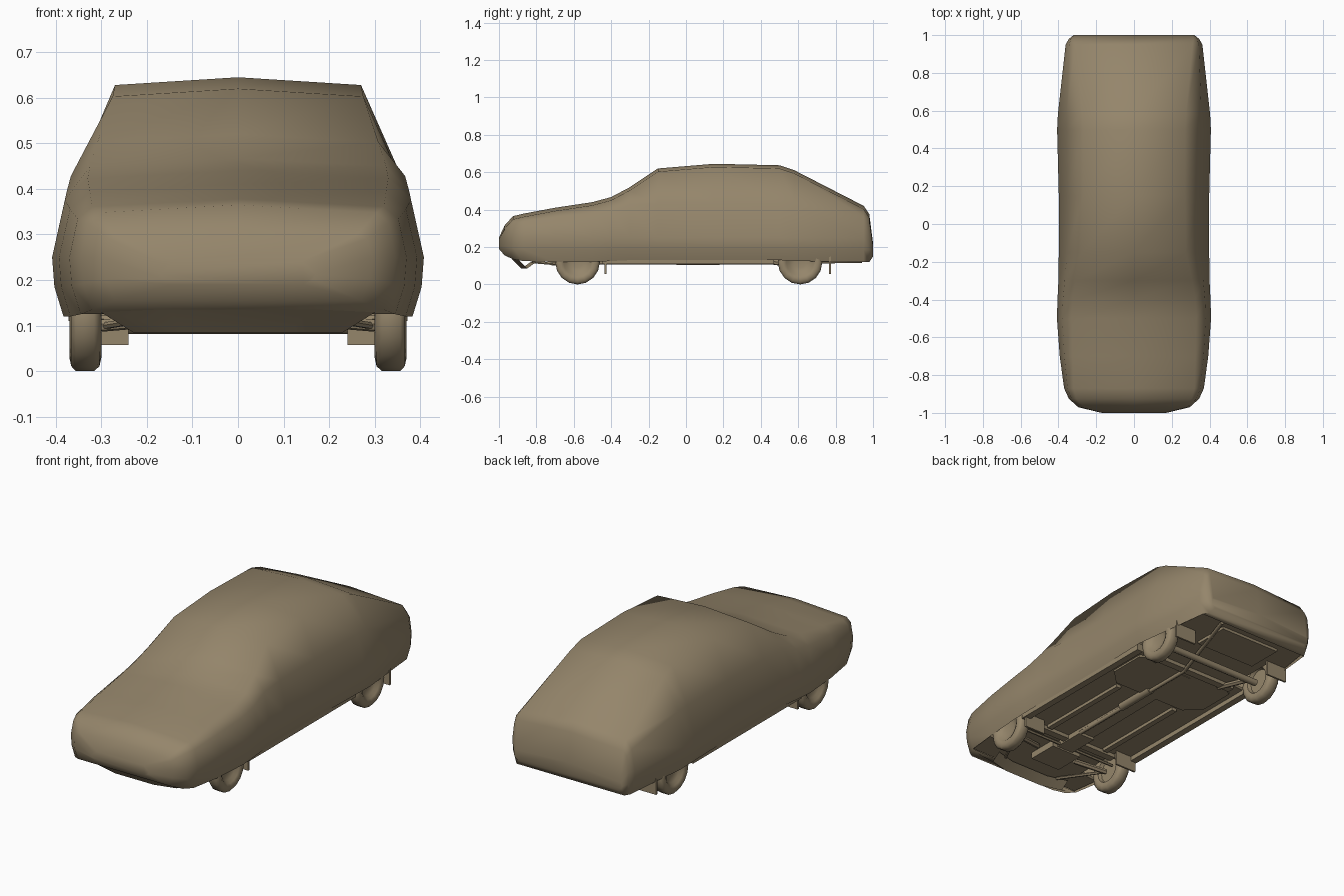
import bpy, bmesh, math
from mathutils import Vector

if "Cube" in bpy.data.objects:
    bpy.data.objects.remove(bpy.data.objects["Cube"])

tan = bpy.data.materials.new("tan cloth")
tan.diffuse_color = (0.30, 0.237, 0.147, 1)
tan.use_nodes = True
tan.node_tree.nodes["Principled BSDF"].inputs["Base Color"].default_value = tan.diffuse_color


def finish(name, bm, angle=None):
    bmesh.ops.recalc_face_normals(bm, faces=bm.faces)
    me = bpy.data.meshes.new(name)
    bm.to_mesh(me)
    bm.free()
    me.materials.append(tan)
    ob = bpy.data.objects.new(name, me)
    bpy.context.collection.objects.link(ob)
    if angle:
        bpy.ops.object.select_all(action='DESELECT')
        bpy.context.view_layer.objects.active = ob
        ob.select_set(True)
        bpy.ops.object.shade_smooth_by_angle(angle=math.radians(angle))
    return ob


def box(name, x, y, z):
    bm = bmesh.new()
    bmesh.ops.create_cube(bm, size=1)
    for v in bm.verts:
        v.co = [r[0] + (c + 0.5) * (r[1] - r[0]) for c, r in zip(v.co, (x, y, z))]
    return finish(name, bm)


def pair(name, x, y, z):
    box("right_" + name, x, y, z)
    box("left_" + name, (-x[1], -x[0]), y, z)


def slab(name, half, z0, z1):
    """Extruded plan outline, mirrored in x; half runs from front to back."""
    pts = half + [(-x, y) for x, y in reversed(half)]
    bm = bmesh.new()
    f = bm.faces.new([bm.verts.new((x, y, z0)) for x, y in pts])
    new = bmesh.ops.extrude_face_region(bm, geom=[f])["geom"]
    for v in new:
        if isinstance(v, bmesh.types.BMVert):
            v.co.z = z1
    return finish(name, bm)


def rod(name, a, b, r, sides=8):
    a, b = Vector(a), Vector(b)
    bm = bmesh.new()
    bmesh.ops.create_cone(bm, cap_ends=True, segments=sides, radius1=r, radius2=r,
                          depth=(b - a).length)
    bmesh.ops.rotate(bm, verts=bm.verts,
                     matrix=Vector((0, 0, 1)).rotation_difference(b - a).to_matrix())
    bmesh.ops.translate(bm, verts=bm.verts, vec=(a + b) / 2)
    return finish(name, bm, 50)


def section(y, top, roof_w, max_w, hem_z):
    """Cloth cross-section: ridge, roof edge, belt, widest line, tuck and hem."""
    edge_z = top - .017 * min(1, roof_w / .27)
    belt_z = min(.43, .25 + (top - .25) * .66, edge_z - .008)
    max_z = min(.25, belt_z - .02)
    hem_w = max_w - .025
    half = [(roof_w, edge_z), (roof_w + (max_w - roof_w) * .64, belt_z), (max_w, max_z),
            (max_w * .8 + hem_w * .2, max_z * .5 + hem_z * .5), (hem_w, hem_z)]
    ring = [(-x, z) for x, z in reversed(half)] + [(0, top)] + half
    return [(x, y, z) for x, z in ring]


# Cloth cover stations: y, ridge height, roof half width, widest half width, hem height
stations = [
    (-1.00, .25, .14, .17, .19), (-.97, .315, .26, .295, .155), (-.925, .365, .305, .345, .135),
    (-.87, .378, .32, .37, .125), (-.70, .41, .325, .393, .12), (-.50, .44, .33, .408, .12),
    (-.40, .467, .325, .405, .125), (-.30, .52, .308, .40, .13), (-.15, .62, .275, .398, .13),
    (.15, .645, .27, .398, .13), (.50, .637, .27, .407, .13), (.58, .61, .275, .403, .125),
    (.95, .42, .31, .362, .12), (.98, .375, .315, .345, .12), (1.0, .22, .31, .32, .15)]
bm = bmesh.new()
rings = [[bm.verts.new(p) for p in section(*s)] for s in stations]
for i, (a, b) in enumerate(zip(rings, rings[1:])):
    for j in range(len(a) - 1):
        bm.faces.new((a[j], a[j + 1], b[j + 1], b[j]))
    if i < 3 or i > 11:  # tucked under at nose and tail
        bm.faces.new((a[-1], a[0], b[0], b[-1]))
bm.faces.new(rings[0])
bm.faces.new(rings[-1])
finish("car_cover", bm, 72)

# Lower front valance, bowed forward in the middle
bm = bmesh.new()
rows = [[bm.verts.new((w * t, y - .03 * (abs(t) < 1), z)) for t in (-1, -.5, .5, 1)]
        for w, y, z in ((.31, -.90, .135), (.23, -.85, .085), (.23, -.80, .12))]
for a, b in zip(rows, rows[1:]):
    for j in range(3):
        bm.faces.new((a[j], a[j + 1], b[j + 1], b[j]))
finish("front_valance", bm, 35)

# Floor pan with wheel notches, and pressings on it
slab("floor_pan", [(.34, -.88), (.36, -.73), (.25, -.72), (.25, -.45), (.37, -.44),
                   (.37, .46), (.26, .47), (.26, .75), (.36, .76), (.33, .95)], .135, .15)
slab("floor_tunnel", [(.05, -.45), (.04, .40)], .122, .14)
slab("seat_pressing", [(.22, .12), (.30, .20), (.30, .40), (.25, .43)], .125, .14)
pair("sill", (.335, .372), (-.45, .47), (.110, .15))
pair("floor_rail", (.17, .20), (-.45, .10), (.118, .14))
box("front_crossmember", (-.26, .26), (-.50, -.46), (.115, .14))
box("rear_crossmember", (-.27, .27), (.43, .47), (.115, .14))
box("fuel_tank", (-.2, .16), (.70, .90), (.12, .14))
for y, n in ((-.43, "front"), (.77, "rear")):
    pair(n + "_mudflap", (.24, .365), (y - .005, y + .005), (.057, .15))

# Engine sump, suspension, axle and exhaust
box("engine_sump", (-.10, .08), (-.72, -.55), (.10, .14))
box("gearbox", (-.05, .05), (-.56, -.38), (.108, .14))
rod("rear_axle", (-.30, .61, .10), (.30, .61, .10), .018)
rod("steering_rod", (-.30, -.53, .115), (.30, -.53, .115), .008, 6)
for s, n in ((1, "right"), (-1, "left")):
    rod(n + "_front_arm", (s * .12, -.62, .115), (s * .30, -.58, .10), .014, 6)
    rod(n + "_brace_rod", (s * .17, -.82, .12), (s * .29, -.59, .10), .008, 6)
    rod(n + "_rear_arm", (s * .21, .42, .125), (s * .25, .61, .10), .014, 6)
rod("exhaust_pipe", (.04, -.55, .117), (.04, .45, .117), .01)
rod("middle_silencer", (.04, -.05, .126), (.04, .18, .126), .022, 10)
rod("tail_pipe", (.04, .45, .117), (.2, .94, .125), .01)

# Wheels: lathed profile (x offset from the outer face, radius)
profile = [(-.03, 0), (-.03, .03), (-.022, .06), (-.008, .074), (0, .09), (-.004, .108),
           (-.014, .119), (-.054, .119), (-.066, .108), (-.07, .09), (-.064, .072),
           (-.045, .065), (-.045, 0)]
for s, side in ((1, "right"), (-1, "left")):
    for y, n in ((-.58, "front"), (.61, "rear")):
        bm = bmesh.new()
        vs = [bm.verts.new((s * (.37 + x), y, .119 + r)) for x, r in profile]
        es = [bm.edges.new(e) for e in zip(vs, vs[1:])]
        bmesh.ops.spin(bm, geom=vs + es, cent=(0, y, .119), axis=(1, 0, 0),
                       angle=math.tau, steps=16, use_duplicate=False)
        bmesh.ops.remove_doubles(bm, verts=bm.verts, dist=.0005)
        finish(f"{side}_{n}_wheel", bm, 50)
